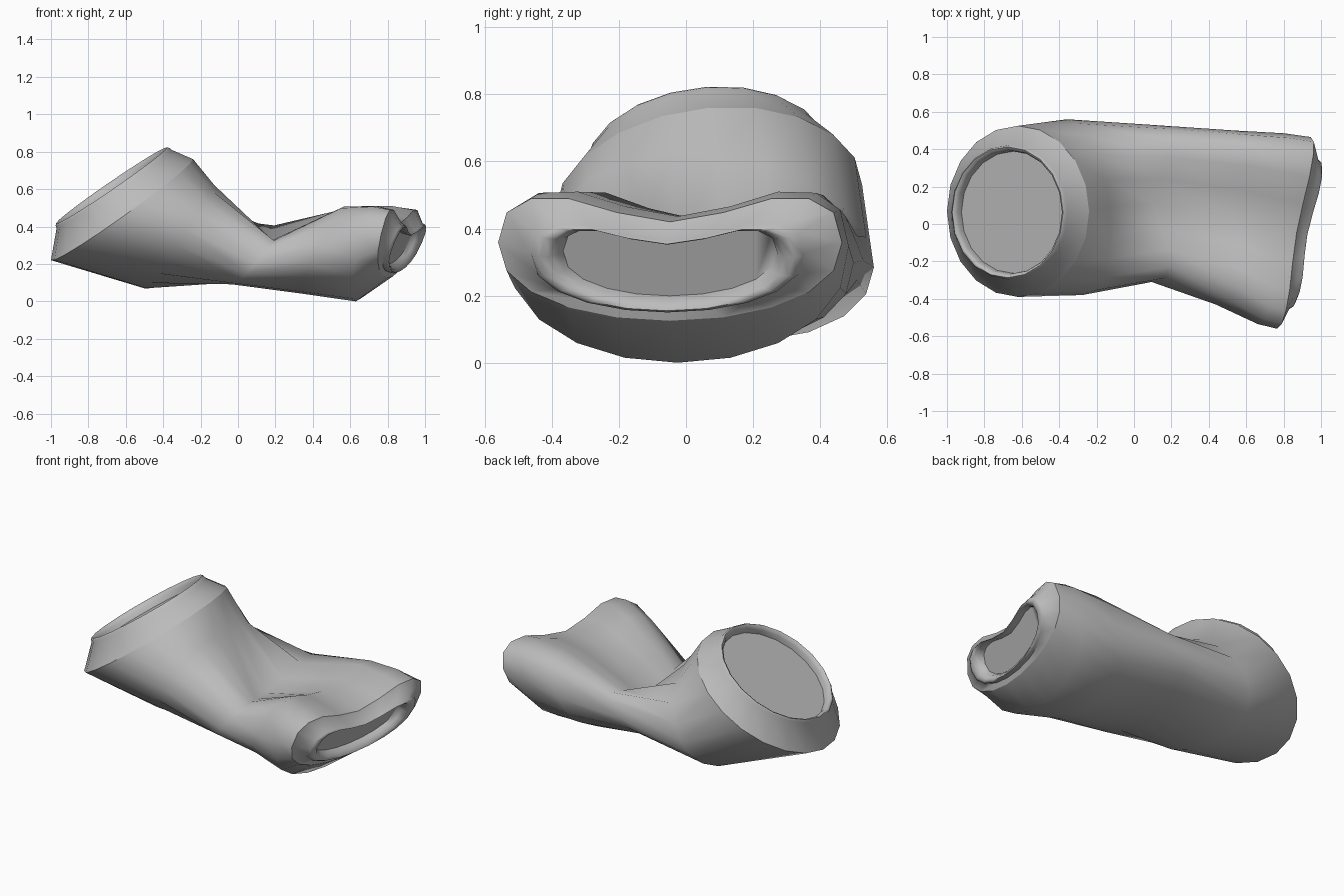
import bpy, bmesh, math
from mathutils import Vector

cube = bpy.data.objects.get("Cube")
if cube:
    bpy.data.objects.remove(cube)

SIDES = 20

metal = bpy.data.materials.new("grey metal")
metal.use_nodes = True
GREY = (0.5, 0.5, 0.5, 1)
metal.diffuse_color = GREY
metal.node_tree.nodes["Principled BSDF"].inputs["Base Color"].default_value = GREY


def ring(low, high, mid, y0, y1, yaw=0, roll=0, dent=0):
    """Tilted oval through a low and a high (x, z) point; a dent squares it and caves in its top."""
    yc, half = (y0 + y1) / 2, (y1 - y0) / 2
    b = Vector((low[0], yc, low[1]))
    t = Vector((high[0], yc, high[1]))
    c = b.lerp(t, mid)
    side = Vector((yaw, half, roll))
    pts = []
    for i in range(SIDES):
        a = math.tau * i / SIDES
        u, v = math.cos(a), abs(math.sin(a))
        if i < SIDES // 2:
            up = (t - c) * (v ** (0.65 if dent else 1) - dent * v ** 6)
        else:
            up = (b - c) * v ** (0.87 if dent else 1)
        pts.append(c + side * u + up)
    return pts


def rim(base, normal, steps):
    """Rings stepped inward and along the normal, for a rolled rim and a sunken lid."""
    c = sum(base, Vector()) / len(base)
    n = Vector(normal).normalized()
    return [[c + (p - c) * s + n * d for p in base] for s, d in steps]


def loft(name, rings, cap=False):
    bm = bmesh.new()
    rows = [[bm.verts.new(p) for p in r] for r in rings]
    for r0, r1 in zip(rows, rows[1:]):
        for i in range(SIDES):
            j = (i + 1) % SIDES
            bm.faces.new((r0[i], r0[j], r1[j], r1[i]))
    if cap:
        # Join the dented lid straight across, upper half to lower half
        r, h = rows[-1], SIDES // 2
        bm.faces.new((r[0], r[1], r[-1]))
        for i in range(1, h - 1):
            bm.faces.new((r[i], r[i + 1], r[-i - 1], r[-i]))
        bm.faces.new((r[h - 1], r[h], r[h + 1]))
    bmesh.ops.recalc_face_normals(bm, faces=bm.faces)
    # Orient the open shells outward
    if cap:
        lid = bm.faces[:][-3]
        lid.normal_update()
        inward = lid.normal.x * rings[0][0].x < 0
    else:
        low = min(bm.faces, key=lambda f: f.calc_center_median().z)
        low.normal_update()
        inward = low.normal.z > 0
    if inward:
        bmesh.ops.reverse_faces(bm, faces=bm.faces)
    me = bpy.data.meshes.new(name)
    bm.to_mesh(me)
    bm.free()
    ob = bpy.data.objects.new(name, me)
    bpy.context.collection.objects.link(ob)
    me.materials.append(metal)
    bpy.ops.object.select_all(action="DESELECT")
    ob.select_set(True)
    bpy.context.view_layer.objects.active = ob
    bpy.ops.object.shade_smooth_by_angle(angle=math.radians(72))


# Crumpled body, from the raised end through the fold to the squashed end
raised = ring((-1, .22), (-.24, .76), .5, -.39, .525, roll=.04)
squashed = ring((.80, .125), (.90, .55), .55, -.56, .465, yaw=.09, dent=.68)
loft("body", [
    raised,
    ring((-.49, .07), (-.13, .62), .48, -.38, .56, yaw=-.04, roll=-.05),
    ring((-.04, .10), (.24, .42), .48, -.31, .53, roll=.05, dent=.9),
    ring((.35, .04), (.64, .59), .47, -.43, .50, yaw=.05, dent=.56),
    ring((.63, 0), (.80, .58), .6, -.535, .485, yaw=.07, dent=.62),
    squashed,
])

# Raised end: sloping shoulder, rolled rim and sunken lid
raised_rim = ring((-.97, .39), (-.355, .81), .5, -.30, .425, roll=.025)
loft("raised_end", [raised, raised_rim] + rim(raised_rim, (-.56, 0, .83), [
    (.99, .015), (.965, .024), (.935, .018), (.91, 0), (.90, -.03)]), cap=True)

# Squashed end: narrow shoulder, rolled rim and sunken lid
squashed_rim = ring((.81, .155), (.94, .46), .57, -.465, .36, yaw=.08, dent=.68)
loft("squashed_end", [squashed, squashed_rim] + rim(squashed_rim, (.9, -.15, -.4), [
    (.98, .02), (.92, .03), (.85, .022), (.79, 0), (.77, -.025)]), cap=True)
